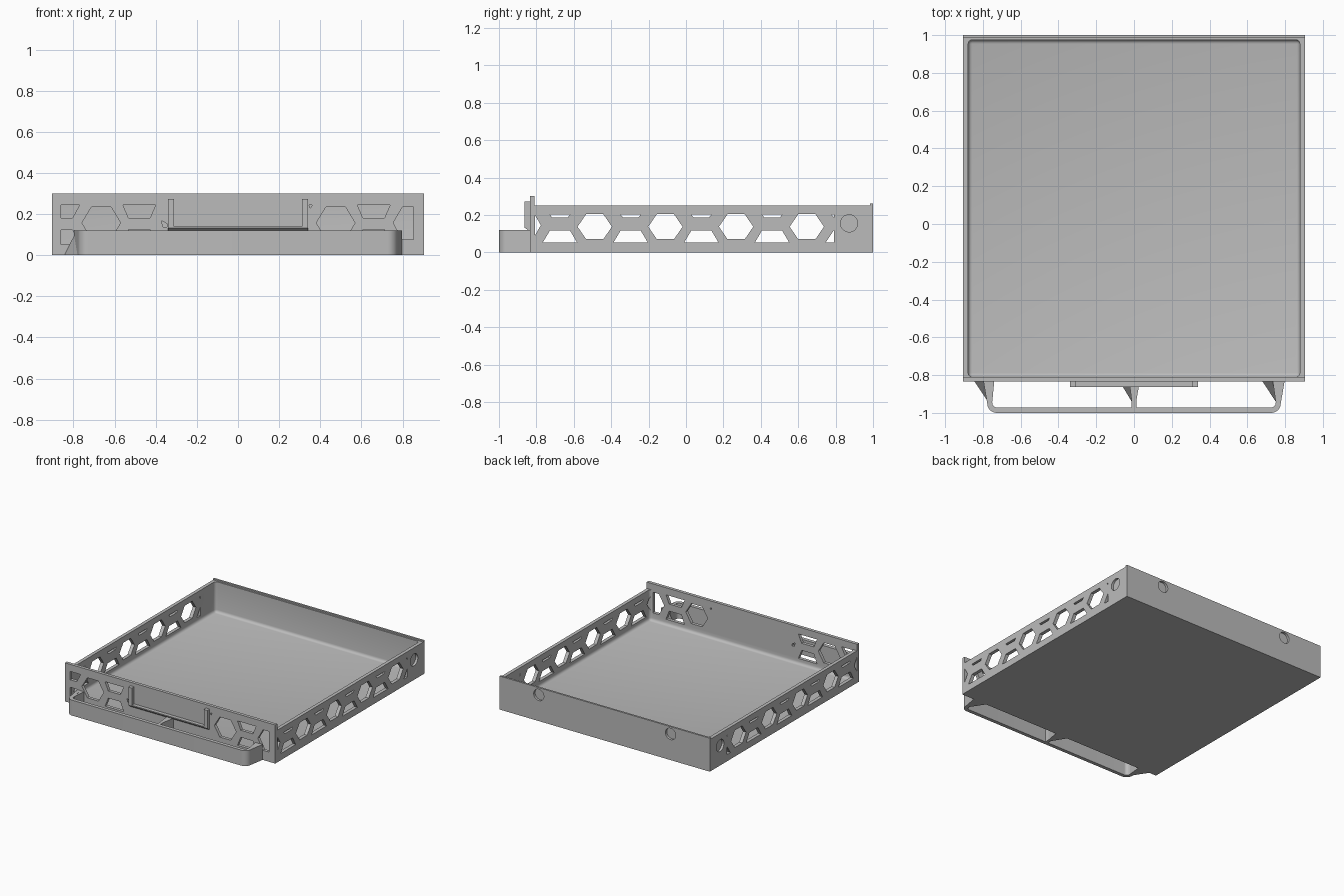
import bpy, bmesh, math
from mathutils import Vector

cube = bpy.data.objects.get("Cube")
if cube:
    bpy.data.objects.remove(cube, do_unlink=True)

grey = bpy.data.materials.new("mid_grey")
grey.use_nodes = True
COLOUR = (0.5, 0.5, 0.5, 1)
grey.diffuse_color = COLOUR
grey.node_tree.nodes["Principled BSDF"].inputs["Base Color"].default_value = COLOUR


def finish(name, bm):
    bmesh.ops.recalc_face_normals(bm, faces=bm.faces)
    mesh = bpy.data.meshes.new(name)
    bm.to_mesh(mesh)
    bm.free()
    mesh.materials.append(grey)
    obj = bpy.data.objects.new(name, mesh)
    bpy.context.collection.objects.link(obj)
    return obj


def loft(bm, a, b):
    """Closed solid between two matching outlines."""
    va, vb = [bm.verts.new(p) for p in a], [bm.verts.new(p) for p in b]
    n = len(va)
    bm.faces.new(va)
    bm.faces.new(vb[::-1])
    for i in range(n):
        j = (i + 1) % n
        bm.faces.new((va[i], vb[i], vb[j], va[j]))


def prism(bm, outline, axis, lo, hi):
    """Extrude a 2D outline along x, y or z."""
    def place(d):
        pts = []
        for u, v in outline:
            pts.append({"x": (d, u, v), "y": (u, d, v), "z": (u, v, d)}[axis])
        return pts
    loft(bm, place(lo), place(hi))


def rect(u0, u1, v0, v1):
    return [(u0, v0), (u1, v0), (u1, v1), (u0, v1)]


def ring(u, v, ru, rv, n):
    return [(u + ru * math.cos(math.tau * i / n), v + rv * math.sin(math.tau * i / n)) for i in range(n)]


def trapezoid(u, half_low, half_high, v0, v1):
    return [(u - half_low, v0), (u + half_low, v0), (u + half_high, v1), (u - half_high, v1)]


def cut(obj, bm):
    cutter = finish("cutter", bm)
    cutter.hide_render = True
    mod = obj.modifiers.new("cut", "BOOLEAN")
    mod.operation = "DIFFERENCE"
    mod.solver = "EXACT"
    mod.object = cutter
    bpy.context.view_layer.objects.active = obj
    bpy.ops.object.modifier_apply(modifier=mod.name)
    bpy.data.objects.remove(cutter, do_unlink=True)


# Tray with a taller front panel
W, FRONT, INNER = 0.905, -0.835, -0.81
bm = bmesh.new()
prism(bm, rect(-W, W, FRONT, 1), "z", 0, 0.3)
tray = finish("tray", bm)

bm = bmesh.new()
prism(bm, rect(-1, 1, INNER, 1.1), "z", 0.25, 0.5)
cut(tray, bm)

# Rounded cavity
bm = bmesh.new()
prism(bm, rect(-W + 0.027, W - 0.027, INNER, 0.975), "z", 0.012, 0.6)
bmesh.ops.bevel(bm, geom=bm.edges[:], offset=0.022, segments=4, profile=0.5, affect="EDGES")
cut(tray, bm)

# Side wall lattice, through both walls
bm = bmesh.new()
for i in range(4):
    y = -0.488 + 0.378 * i
    prism(bm, ring(y, 0.137, 0.092, 0.077, 6), "x", -1, 1)
    prism(bm, trapezoid(y - 0.186, 0.092, 0.053, 0.052, 0.118), "x", -1, 1)
    prism(bm, trapezoid(y - 0.186, 0.042, 0.055, 0.187, 0.203), "x", -1, 1)
prism(bm, [(0.746, 0.052), (0.79, 0.052), (0.79, 0.118)], "x", -1, 1)
prism(bm, [(0.79, 0.187), (0.79, 0.203), (0.777, 0.203)], "x", -1, 1)
prism(bm, [(-0.808, 0.09), (-0.776, 0.145), (-0.808, 0.2)], "x", -1, 1)
cut(tray, bm)

# Shallow round sockets in the sides and back
bm = bmesh.new()
for s in (-1, 1):
    prism(bm, ring(0.872, 0.155, 0.046, 0.046, 32), "x", s * (W - 0.018), s * 1.1)
    prism(bm, ring(s * 0.567, 0.203, 0.044, 0.044, 32), "y", 0.982, 1.1)
cut(tray, bm)

# Front panel lattice
bm = bmesh.new()
holes = [ring(x, 0.157, 0.094, 0.09, 6) for x in (-0.665, 0.475)]
for x in (-0.48, 0.66):
    holes.append(trapezoid(x, 0.052, 0.08, 0.18, 0.245))
    holes.append(trapezoid(x, 0.08, 0.052, 0.055, 0.125))
holes += [
    [(-0.86, 0.18), (-0.805, 0.18), (-0.77, 0.245), (-0.86, 0.245)],
    [(-0.86, 0.052), (-0.77, 0.052), (-0.805, 0.122), (-0.86, 0.122)],
    [(0.755, 0.157), (0.8, 0.075), (0.853, 0.075), (0.853, 0.235), (0.8, 0.235)],
    [(-0.372, 0.168), (-0.365, 0.138), (-0.345, 0.138), (-0.345, 0.152)],
    [(0.345, 0.245), (0.362, 0.245), (0.352, 0.228)],
]
for hole in holes:
    prism(bm, hole, "y", -0.9, -0.79)
cut(tray, bm)

# Thin raised lip along the back
bm = bmesh.new()
prism(bm, rect(-W, W, 0.985, 1), "z", 0.249, 0.26)
finish("back_lip", bm)

# Card holder: bottom ledge with sloped underside and two posts
bm = bmesh.new()
ledge = [(FRONT + 0.002, 0.11), (-0.863, 0.132), (-0.863, 0.14), (FRONT + 0.002, 0.14)]
prism(bm, ledge, "x", -0.34, 0.34)
for s in (-1, 1):
    prism(bm, rect(s * 0.31, s * 0.34, -0.863, FRONT + 0.002), "z", 0.135, 0.273)
finish("card_holder", bm)

# Pull handle: rounded U-shaped band
def band(half_end, half, front, radius):
    pts = [(-half_end, FRONT + 0.002)]
    for s, start in ((-1, math.pi), (1, 1.5 * math.pi)):
        for i in range(9):
            a = start + i * math.pi / 16
            pts.append((s * (half - radius) + radius * math.cos(a), front + radius + radius * math.sin(a)))
    return pts + [(half_end, FRONT + 0.002)]


outer = band(0.797, 0.777, -1.0, 0.05)
inner = band(0.77, 0.75, -0.972, 0.025)
bm = bmesh.new()
H = 0.12
rings = [[bm.verts.new((x, y, z)) for x, y in path] for path, z in
         ((outer, 0), (outer, H), (inner, H), (inner, 0))]
for k in range(4):
    a, b = rings[k], rings[(k + 1) % 4]
    for i in range(len(a) - 1):
        bm.faces.new((a[i], a[i + 1], b[i + 1], b[i]))
for i in (0, -1):
    bm.faces.new([r[i] for r in rings])
handle = finish("pull_handle", bm)

# Flared gussets joining the handle to the panel
for name, low, high, right, tip in (
        ("right_gusset", -0.845, -0.785, -0.74, -0.762),
        ("middle_gusset", -0.077, -0.025, 0.03, 0.0),
        ("left_gusset", 0.68, 0.735, 0.795, 0.762)):
    bm = bmesh.new()
    y0, y1 = FRONT + 0.002, -0.94
    loft(bm, [(low, y0, 0), (right, y0, 0), (right, y0, H - 0.001), (high, y0, H - 0.001)],
         [(tip - 0.012, y1, 0), (tip + 0.012, y1, 0), (tip + 0.012, y1, H - 0.001), (tip - 0.012, y1, H - 0.001)])
    finish(name, bm)
bm = bmesh.new()
prism(bm, rect(-0.012, 0.012, -0.975, -0.935), "z", 0, H - 0.001)
finish("middle_rib", bm)

# Smooth shading on rounded parts
for obj in (tray, handle):
    bpy.ops.object.select_all(action="DESELECT")
    obj.select_set(True)
    bpy.context.view_layer.objects.active = obj
    bpy.ops.object.shade_smooth_by_angle(angle=math.radians(30))
